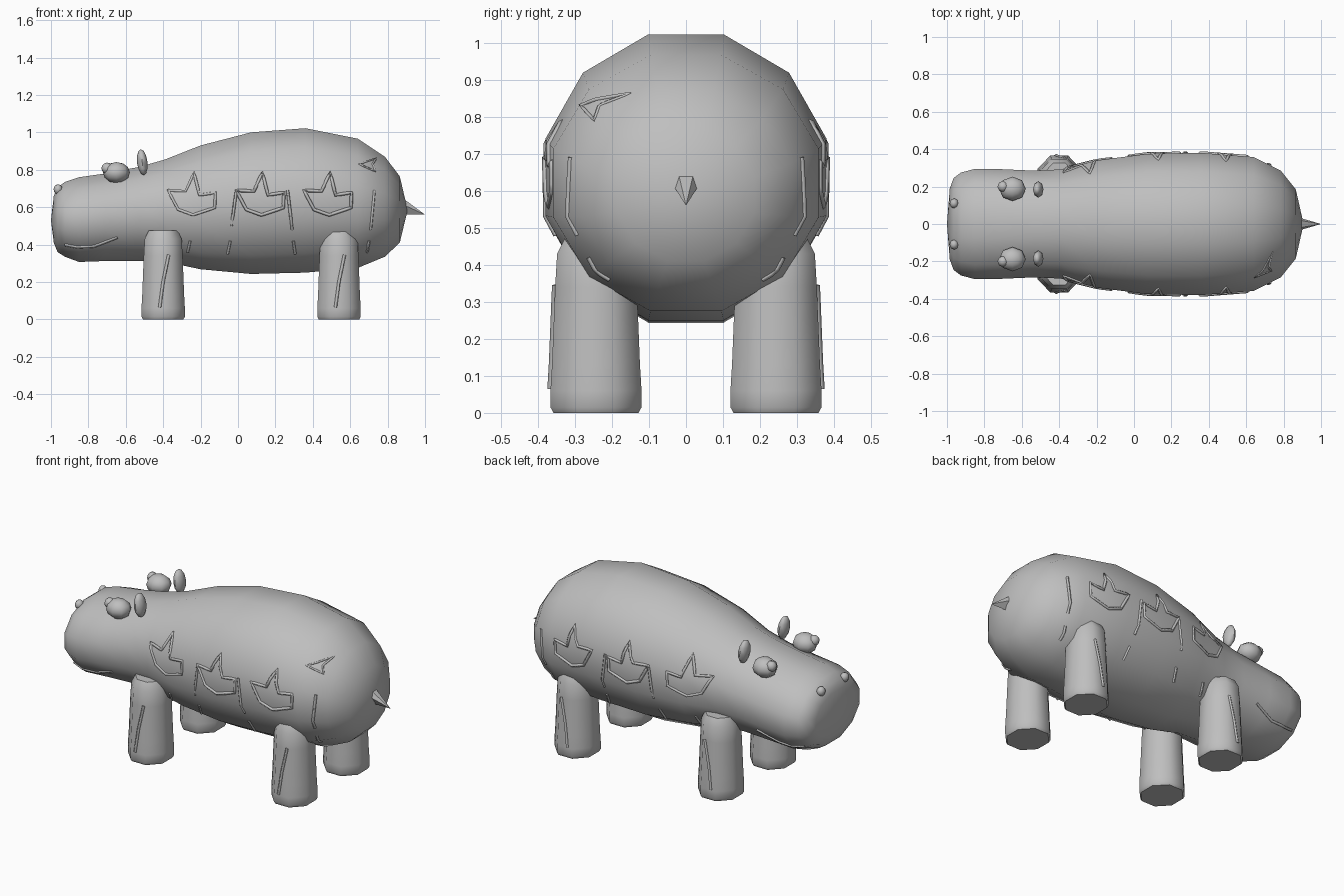
import bpy, bmesh, math
from mathutils import Vector, Matrix
from mathutils.bvhtree import BVHTree

if "Cube" in bpy.data.objects:
    bpy.data.objects.remove(bpy.data.objects["Cube"])

grey = bpy.data.materials.new("grey clay")
grey.diffuse_color = (0.52, 0.52, 0.52, 1)
grey.use_nodes = True
grey.node_tree.nodes["Principled BSDF"].inputs["Base Color"].default_value = grey.diffuse_color


def finish(name, bm, angle=45):
    bmesh.ops.recalc_face_normals(bm, faces=bm.faces)
    me = bpy.data.meshes.new(name)
    bm.to_mesh(me)
    bm.free()
    ob = bpy.data.objects.new(name, me)
    bpy.context.collection.objects.link(ob)
    me.materials.append(grey)
    bpy.ops.object.select_all(action='DESELECT')
    ob.select_set(True)
    bpy.context.view_layer.objects.active = ob
    bpy.ops.object.shade_smooth_by_angle(angle=math.radians(angle))
    return ob


def loft(name, rings, start=None, end=None, angle=45):
    """Skin closed rings; close each end with a tip point or a flat cap."""
    bm = bmesh.new()
    rows = [[bm.verts.new(p) for p in r] for r in rings]
    n = len(rows[0])
    for a, b in zip(rows, rows[1:]):
        for i in range(n):
            j = (i + 1) % n
            bm.faces.new((a[i], a[j], b[j], b[i]))
    for row, tip in ((rows[0], start), (rows[-1], end)):
        if tip is None:
            bm.faces.new(row)
        else:
            t = bm.verts.new(tip)
            for i in range(n):
                bm.faces.new((row[i], row[(i + 1) % n], t))
    return finish(name, bm, angle)


def tree(ob):
    return BVHTree.FromPolygons([v.co.copy() for v in ob.data.vertices],
                                [tuple(p.vertices) for p in ob.data.polygons])


def blob(name, centre, size, tilt=0, seg=8, rings=6):
    bm = bmesh.new()
    bmesh.ops.create_uvsphere(bm, u_segments=seg, v_segments=rings, radius=1)
    m = (Matrix.Translation(centre) @ Matrix.Rotation(tilt, 4, 'Y')
         @ Matrix.Diagonal((*size, 1)))
    bmesh.ops.transform(bm, matrix=m, verts=bm.verts)
    return finish(name, bm, 60)


def stroke(name, pts, surface, side, closed=False, width=0.009):
    """Thin ridge drawn in x,z and laid on the side of a surface."""
    if closed:
        pts = pts + pts[:1]
    path = []
    for (x0, z0), (x1, z1) in zip(pts, pts[1:]):
        for k in range(4):
            path.append((x0 + (x1 - x0) * k / 4, z0 + (z1 - z0) * k / 4))
    if not closed:
        path.append(pts[-1])
    cu = bpy.data.curves.new(name, 'CURVE')
    cu.dimensions = '3D'
    cu.bevel_depth = width
    cu.bevel_resolution = 0
    cu.use_fill_caps = True
    sp = cu.splines.new('POLY')
    co = []
    for x, z in path:
        hit = surface.ray_cast(Vector((x, 2 * side, z)), Vector((0, -side, 0)))[0]
        if hit:
            co.append(hit)
    sp.points.add(len(co) - 1)
    for p, c in zip(sp.points, co):
        p.co = (*c, 1)
    sp.use_cyclic_u = closed
    cu.materials.append(grey)
    ob = bpy.data.objects.new(name, cu)
    bpy.context.collection.objects.link(ob)
    bpy.ops.object.select_all(action='DESELECT')
    ob.select_set(True)
    bpy.context.view_layer.objects.active = ob
    bpy.ops.object.convert(target='MESH')


# body: x, top, bottom, half width
sections = [(-0.985, 0.66, 0.41, 0.19), (-0.965, 0.705, 0.36, 0.245),
            (-0.925, 0.735, 0.335, 0.275), (-0.85, 0.76, 0.307, 0.295),
            (-0.71, 0.78, 0.312, 0.293), (-0.53, 0.815, 0.312, 0.285),
            (-0.39, 0.855, 0.308, 0.292), (-0.20, 0.93, 0.268, 0.34),
            (0.07, 1.0, 0.243, 0.375), (0.36, 1.022, 0.25, 0.38),
            (0.64, 0.966, 0.275, 0.358), (0.785, 0.87, 0.335, 0.285),
            (0.865, 0.765, 0.41, 0.185)]
rings = []
for x, top, bot, w in sections:
    ring = []
    for i in range(12):
        a = math.radians(15 + 30 * i)
        k = 1 / math.cos(math.radians(15))
        ring.append((x, w * k * math.cos(a),
                     (top + bot) / 2 + (top - bot) / 2 * k * math.sin(a)))
    rings.append(ring)
body = loft("body", rings, start=(-1.0, 0, 0.53), end=(0.907, 0, 0.585))
body_tree = tree(body)

# legs: height, radius
leg_profile = [(0, 0.108), (0.015, 0.116), (0.06, 0.116), (0.13, 0.112),
               (0.34, 0.104), (0.43, 0.099), (0.475, 0.078)]
leg_line = [(0.03, 0.345), (0.0, 0.2), (-0.018, 0.065)]
for label, x in (("front", -0.4), ("rear", 0.54)):
    for side in (-1, 1):
        rr = []
        for z, r in leg_profile:
            k = r / math.cos(math.pi / 8)
            rr.append([(x + k * math.cos(a), side * 0.243 + 1.06 * k * math.sin(a), z)
                       for a in [math.pi * (2 * i + 1) / 8 for i in range(8)]])
        leg = loft(label + "_leg", rr, angle=50)
        stroke(label + "_leg_line", [(x + dx, z) for dx, z in leg_line],
               tree(leg), side)

# eyes, pupils, ears, nostrils
for s in (-1, 1):
    blob("eye", (-0.65, s * 0.188, 0.785), (0.072, 0.065, 0.056))
    blob("pupil", (-0.70, s * 0.2, 0.808), (0.03, 0.03, 0.03))
    blob("ear", (-0.512, s * 0.185, 0.84), (0.028, 0.044, 0.07), -0.12)
    blob("nostril", (-0.962, s * 0.11, 0.695), (0.024, 0.027, 0.027))

# tail
loft("tail", [[(0.885, 0.02 * 1.0, 0.645), (0.89, 0.032, 0.61), (0.89, 0, 0.56),
               (0.89, -0.032, 0.61), (0.885, -0.02, 0.645)]],
     end=(1.0, 0, 0.56), angle=30)

# side markings: leaf outlines, dashes and mouth
leaf = [(-0.14, 0.69), (-0.045, 0.685), (0, 0.785), (0.03, 0.665),
        (0.115, 0.678), (0.112, 0.597), (-0.005, 0.558), (-0.085, 0.587)]
dashes = [[(-0.01, 0.68), (-0.035, 0.5)], [(-0.04, 0.42), (-0.055, 0.35)],
          [(0.265, 0.69), (0.29, 0.48)], [(0.295, 0.42), (0.305, 0.35)],
          [(0.73, 0.69), (0.71, 0.48)], [(0.70, 0.42), (0.69, 0.36)],
          [(-0.255, 0.42), (-0.268, 0.36)]]
mouth = [(-0.925, 0.4), (-0.86, 0.388), (-0.77, 0.392), (-0.645, 0.44)]
for s in (-1, 1):
    for x in (-0.235, 0.13, 0.492):
        stroke("leaf_outline", [(x + dx, z) for dx, z in leaf], body_tree, s, True)
    for d in dashes:
        stroke("dash", d, body_tree, s, width=0.008)
    stroke("mouth", mouth, body_tree, s)
stroke("rump_mark", [(0.645, 0.83), (0.74, 0.862), (0.72, 0.83), (0.735, 0.79)],
       body_tree, -1, True, 0.006)
